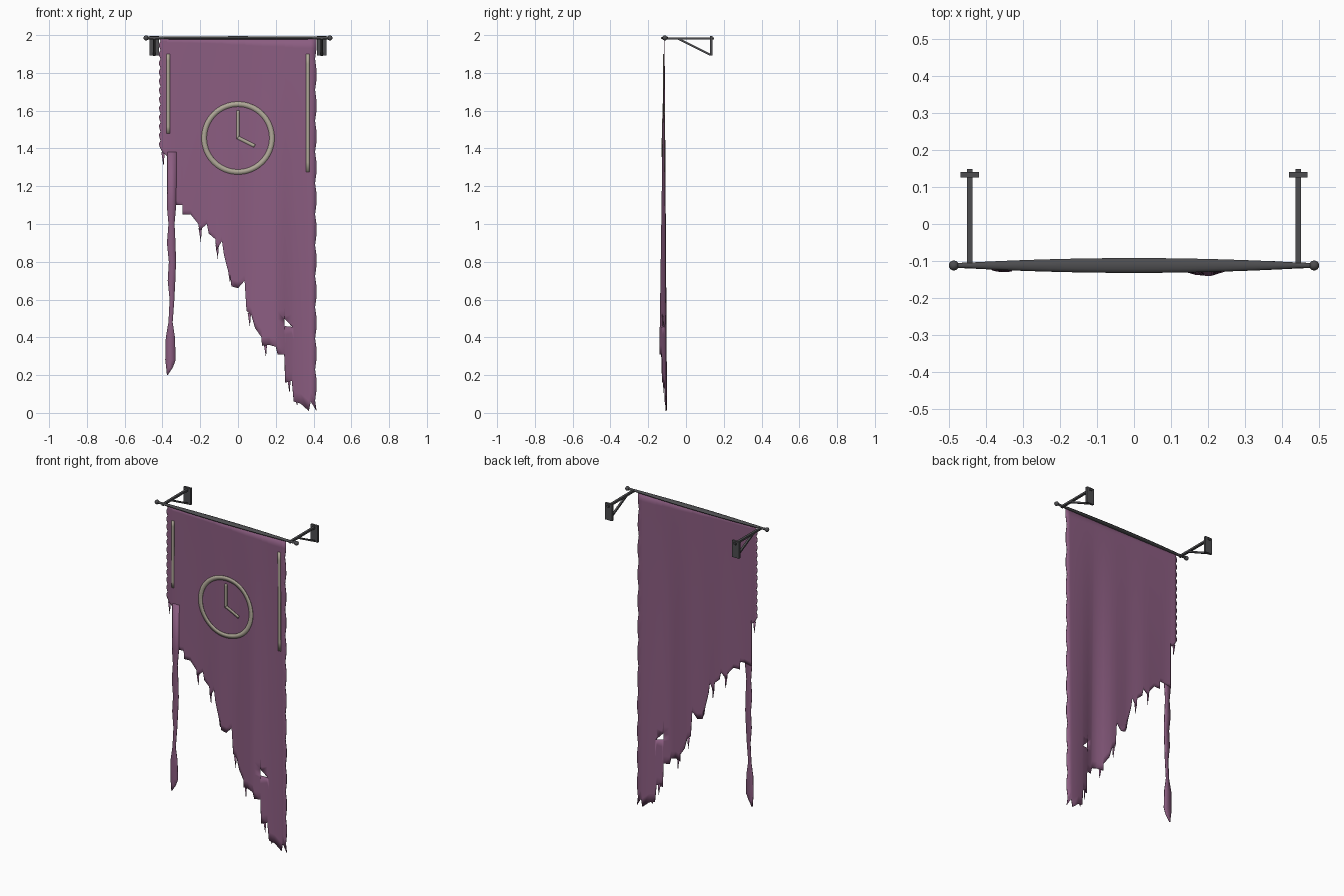
import bpy, bmesh, math
from mathutils import Vector

cube = bpy.data.objects.get("Cube")
if cube:
    bpy.data.objects.remove(cube)


def material(name, rgb):
    m = bpy.data.materials.new(name)
    m.diffuse_color = (*rgb, 1)
    m.use_nodes = True
    m.node_tree.nodes["Principled BSDF"].inputs["Base Color"].default_value = (*rgb, 1)
    return m


purple = material("faded purple cloth", (0.26, 0.11, 0.22))
beige = material("beige paint", (0.43, 0.39, 0.31))
iron = material("dark iron", (0.075, 0.075, 0.08))

POLE_Y, POLE_Z = -0.112, 1.985


def finish(name, bm, mat, thickness=0):
    me = bpy.data.meshes.new(name)
    bmesh.ops.recalc_face_normals(bm, faces=bm.faces)
    bm.to_mesh(me)
    bm.free()
    me.materials.append(mat)
    ob = bpy.data.objects.new(name, me)
    bpy.context.collection.objects.link(ob)
    if thickness:
        mod = ob.modifiers.new("Thickness", "SOLIDIFY")
        mod.thickness, mod.offset = thickness, 0
    bpy.context.view_layer.objects.active = ob
    bpy.ops.object.select_all(action="DESELECT")
    ob.select_set(True)
    bpy.ops.object.shade_smooth_by_angle(angle=math.radians(40))
    return ob


def bump(x, centre, width):
    return math.exp(-((x - centre) / width) ** 2)


def drape(x, z, lift=0):
    """Point on the hanging cloth; folds deepen towards the hem."""
    t = (POLE_Z - z) / POLE_Z
    fold = 0.018 * bump(x, 0.38, 0.06) - 0.026 * bump(x, 0.2, 0.07) - 0.018 * bump(x, -0.36, 0.05)
    return Vector((x, POLE_Y - 0.003 + t * (fold + 0.005 * math.sin(28 * x)) - lift, z))


def strip(bm, rows, lift=0):
    """Skin a grid of (x, z) rows onto the cloth surface."""
    grid = [[bm.verts.new(drape(x, z, lift)) for x, z in row] for row in rows]
    for a, b in zip(grid, grid[1:]):
        for i in range(len(a) - 1):
            bm.faces.new((a[i], a[i + 1], b[i + 1], b[i]))


# Torn banner: vertical columns hanging down to a ragged hem
hem = [(-.415, 1.41), (-.4, 1.38), (-.376, 1.36), (-.374, 1.09), (-.325, 1.1), (-.295, 1.1),
       (-.293, 1.05), (-.25, 1.05), (-.21, 1), (-.205, .965), (-.165, 1), (-.155, .95),
       (-.12, .92), (-.115, .86), (-.085, .91), (-.075, .84), (-.055, .76), (-.04, .72),
       (-.035, .67), (0, .66), (.035, .7), (.045, .54), (.07, .52), (.09, .45), (.125, .4),
       (.127, .355), (.165, .36), (.2, .35), (.21, .31), (.245, .31), (.25, .16), (.285, .17),
       (.295, .06), (.33, .05), (.375, .01), (.385, .06), (.413, .01)]
ROWS = 36
columns = []
for x, low in hem:
    frayed = abs(x) > 0.41
    column = []
    for r in range(ROWS + 1):
        z = POLE_Z + (low - POLE_Z) * r / ROWS
        column.append((x + frayed * 0.005 * math.sin(r * 2.1 + x), z))
    columns.append(column)
bm = bmesh.new()
strip(bm, columns)

# Small triangular tear
tear = [Vector((0.245, 0, 0.5)), Vector((0.245, 0, 0.46)), Vector((0.288, 0, 0.455))]
sides = []
for a, b in zip(tear, tear[1:] + tear[:1]):
    normal = (b - a).cross(Vector((0, 1, 0)))
    if normal.dot(sum(tear, Vector()) / 3 - a) < 0:
        normal.negate()
    sides.append((a, normal))
for a, normal in sides:
    near = [f for f in bm.faces if abs(f.calc_center_median().x - 0.265) < 0.06
            and abs(f.calc_center_median().z - 0.48) < 0.1]
    geom = near + list({e for f in near for e in f.edges}) + list({v for f in near for v in f.verts})
    bmesh.ops.bisect_plane(bm, geom=geom, plane_co=a, plane_no=normal, dist=1e-5)
inside = [f for f in bm.faces
          if all((f.calc_center_median() - a).dot(n) > 0 for a, n in sides)]
bmesh.ops.delete(bm, geom=inside, context="FACES")
finish("banner_cloth", bm, purple, 0.003)

# Long loose tail on the right-hand side
tail = [(1.38, -.376, -.325), (1.09, -.376, -.328), (1, -.368, -.336), (.9, -.376, -.331),
        (.8, -.366, -.328), (.7, -.372, -.332), (.6, -.362, -.337), (.48, -.368, -.346),
        (.4, -.382, -.334), (.28, -.385, -.33), (.24, -.38, -.345), (.2, -.376, -.372)]
bm = bmesh.new()
strip(bm, [[(a, z), ((a + b) / 2, z), (b, z)] for z, a, b in tail])
finish("torn_tail", bm, purple, 0.003)

# Loose threads on the hem
bm = bmesh.new()
for x, z in [(-.397, 1.38), (-.2, .98), (-.11, .89), (-.045, .76), (.06, .53), (.145, .37),
             (.27, .18), (.31, .07)]:
    bm.faces.new([bm.verts.new(drape(px, pz)) for px, pz in
                  ((x - .009, z), (x + .009, z), (x + .003, z - .075 if z > .1 else z - .03))])
finish("loose_threads", bm, purple, 0.002)


# Painted marks, laid on the cloth
def painted_bar(name, start, end, width):
    a, b = Vector(start), Vector(end)
    side = (b - a).orthogonal().normalized() * width / 2
    rows = []
    for i in range(13):
        p = a.lerp(b, i / 12)
        rows.append([tuple(p - side), tuple(p + side)])
    bm = bmesh.new()
    strip(bm, rows, 0.004)
    finish(name, bm, beige, 0.003)


painted_bar("right_stripe", (-0.37, 1.9), (-0.37, 1.48), 0.018)
painted_bar("left_stripe", (0.37, 1.9), (0.37, 1.275), 0.018)
painted_bar("long_hand", (0, 1.6), (0, 1.45), 0.016)
painted_bar("short_hand", (0, 1.457), (0.088, 1.413), 0.018)
ring = []
for i in range(65):
    c, s = math.cos(math.tau * i / 64), math.sin(math.tau * i / 64)
    ring.append([(r * c, 1.455 + r * s) for r in (0.166, 0.193)])
bm = bmesh.new()
strip(bm, ring, 0.004)
bmesh.ops.remove_doubles(bm, verts=bm.verts, dist=1e-5)
finish("dial_ring", bm, beige, 0.003)

# Pole: slightly flattened spindle, swelling towards its middle
bm = bmesh.new()
rings = []
for i in range(25):
    x = -0.49 + 0.98 * i / 24
    swell = max(0, 1 - (x / 0.46) ** 2)
    ry, rz = 0.007 + 0.013 * swell, 0.007 + 0.002 * swell
    rings.append([bm.verts.new((x, POLE_Y + ry * math.cos(math.tau * k / 12),
                                POLE_Z + rz * math.sin(math.tau * k / 12))) for k in range(12)])
for a, b in zip(rings, rings[1:]):
    for k in range(12):
        n = (k + 1) % 12
        bm.faces.new((a[k], a[n], b[n], b[k]))
bm.faces.new(rings[0])
bm.faces.new(rings[-1])
finish("pole", bm, iron)


def beam(bm, centre, size, tilt=0):
    made = bmesh.ops.create_cube(bm, size=1)["verts"]
    bmesh.ops.scale(bm, vec=size, verts=made)
    c, s = math.cos(tilt), math.sin(tilt)
    for v in made:
        x, y, z = v.co
        v.co = Vector(centre) + Vector((x, y * c - z * s, y * s + z * c))


# Finials and wall brackets
for side, label in ((-1, "right"), (1, "left")):
    bm = bmesh.new()
    bmesh.ops.create_uvsphere(bm, u_segments=16, v_segments=10, radius=0.0135)
    bmesh.ops.translate(bm, vec=(side * 0.4865, POLE_Y, POLE_Z), verts=bm.verts)
    finish(label + "_finial", bm, iron)
    x = side * 0.443
    bm = bmesh.new()
    beam(bm, (x, 0.014, 1.982), (0.015, 0.268, 0.012))
    low, high = Vector((0.13, 1.895)), Vector((-0.04, 1.98))
    run = high - low
    beam(bm, (x, *((low + high) / 2)), (0.012, run.length, 0.01), math.atan2(run.y, run.x))
    beam(bm, (x, 0.133, 1.944), (0.05, 0.014, 0.104))
    finish(label + "_bracket", bm, iron)
